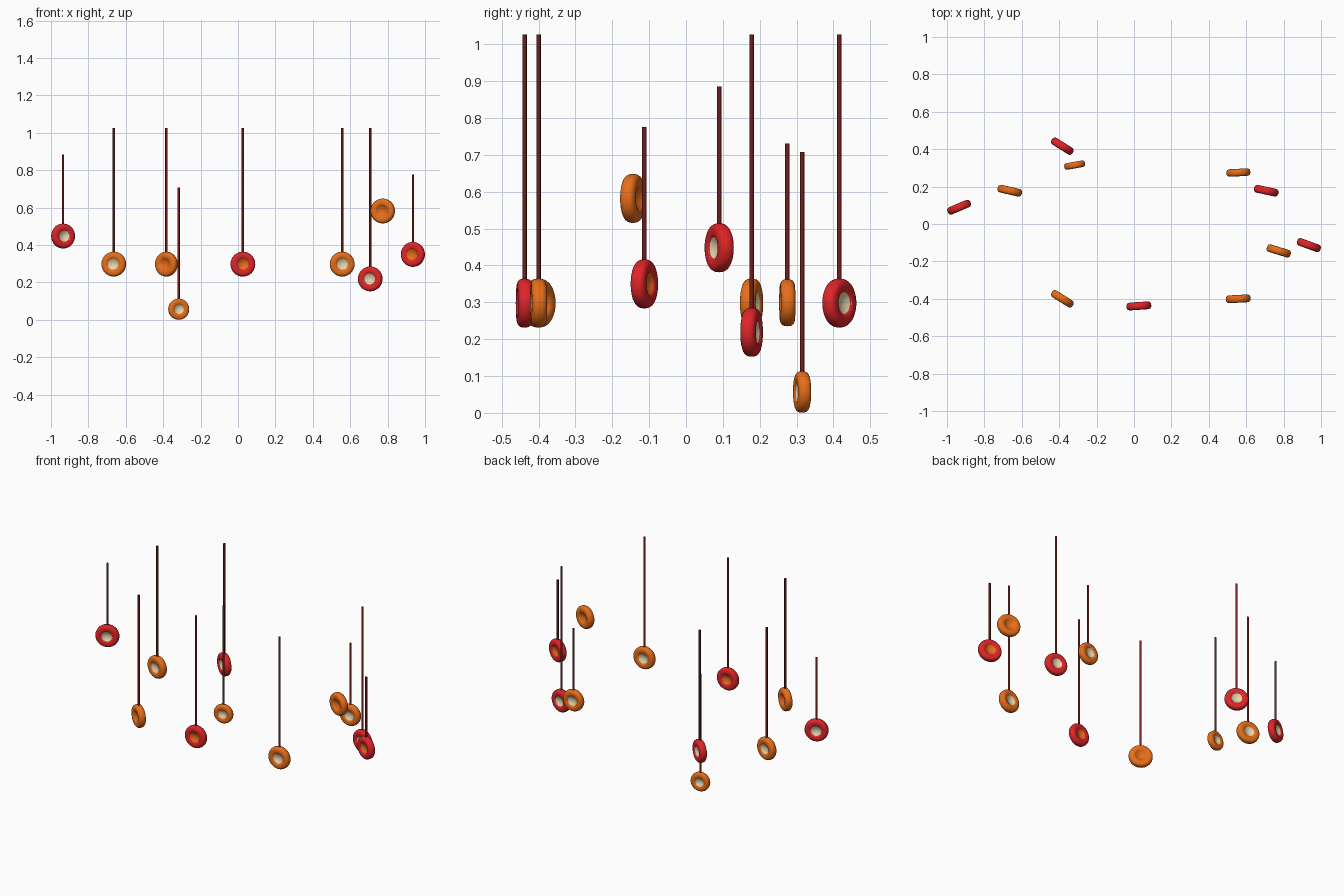
import bpy, bmesh, math
from mathutils import Matrix

if "Cube" in bpy.data.objects:
    bpy.data.objects.remove(bpy.data.objects["Cube"])


def material(name, rgb):
    m = bpy.data.materials.new(name)
    m.diffuse_color = (*rgb, 1.0)
    m.use_nodes = True
    m.node_tree.nodes["Principled BSDF"].inputs["Base Color"].default_value = m.diffuse_color
    return m


RED = material("red", (0.74, 0.018, 0.022))
ORANGE = material("orange", (0.80, 0.155, 0.010))
CREAM = material("cream", (0.80, 0.67, 0.42))
ROD = material("dark_red_brown", (0.16, 0.013, 0.011))

OUTER = 0.0665   # outer radius of a full-size ring
TUBE = 0.0208    # half thickness of the ring


def lathe(name, profile, mat, matrix, closed=False, steps=48):
    """Spin (radius, height) points about local z."""
    bm = bmesh.new()
    vs = [bm.verts.new((r, 0, h)) for r, h in profile]
    es = [bm.edges.new(p) for p in zip(vs, vs[1:])]
    if closed:
        es.append(bm.edges.new((vs[-1], vs[0])))
    bmesh.ops.spin(bm, geom=vs + es, cent=(0, 0, 0), axis=(0, 0, 1),
                   angle=math.tau, steps=steps, use_duplicate=False)
    bmesh.ops.remove_doubles(bm, verts=bm.verts, dist=1e-5)
    bmesh.ops.recalc_face_normals(bm, faces=bm.faces)
    me = bpy.data.meshes.new(name)
    bm.to_mesh(me)
    bm.free()
    me.materials.append(mat)
    ob = bpy.data.objects.new(name, me)
    bpy.context.collection.objects.link(ob)
    ob.matrix_world = matrix
    bpy.ops.object.select_all(action='DESELECT')
    ob.select_set(True)
    bpy.context.view_layer.objects.active = ob
    bpy.ops.object.shade_smooth_by_angle(angle=math.radians(50))


def soft(v, power=2 / 2.5):
    return math.copysign(abs(v) ** power, v)


def hanging_ring(i, x, y, z, yaw, outer, ring_mat, dish_mat, rod_top):
    stand = (Matrix.Translation((x, y, z))
             @ Matrix.Rotation(math.radians(yaw), 4, 'Z')
             @ Matrix.Rotation(math.radians(90), 4, 'X'))
    tube = TUBE * outer / OUTER
    mid = outer - tube
    # fat ring with a slightly squared cross-section
    angles = [math.tau * k / 24 for k in range(24)]
    lathe(f"ring_{i}", [(mid + tube * soft(math.cos(a)), tube * soft(math.sin(a)))
                        for a in angles], ring_mat, stand, closed=True)
    # hollow dish in the middle, the same on both faces
    rim = mid * 0.745
    dish = [(rim * t / 8, tube * (0.22 + 0.68 * (t / 8) ** 2)) for t in range(9)]
    lathe(f"centre_dish_{i}", dish + [(r, -h) for r, h in reversed(dish)],
          dish_mat, stand)
    # open-ended hanging rod from the top of the ring
    if rod_top:
        bottom = z + outer - tube * 0.3
        bpy.ops.mesh.primitive_cylinder_add(vertices=12, radius=0.006,
                                            depth=rod_top - bottom,
                                            end_fill_type='NOTHING',
                                            location=(x, y, (rod_top + bottom) / 2))
        rod = bpy.context.object
        rod.name = f"rod_{i}"
        rod.data.materials.append(ROD)
        bpy.ops.object.shade_smooth_by_angle(angle=math.radians(50))


# x, y, z, yaw, outer radius, ring colour, centre colour, rod top
RINGS = [
    (-0.935, 0.090, 0.448, 23, OUTER, RED, CREAM, 0.885),
    (-0.664, 0.178, 0.298, -13, OUTER, ORANGE, CREAM, 1.027),
    (-0.383, 0.416, 0.298, -32, OUTER, RED, CREAM, 1.027),
    (-0.317, 0.315, 0.057, 10, 0.0565, ORANGE, CREAM, 0.708),
    (-0.383, -0.400, 0.298, -32, OUTER, ORANGE, ORANGE, 1.027),
    (0.026, -0.438, 0.298, 4, OUTER, RED, ORANGE, 1.027),
    (0.557, -0.400, 0.298, 3, OUTER, ORANGE, CREAM, 1.027),
    (0.558, 0.275, 0.299, 3, 0.064, ORANGE, CREAM, 0.731),
    (0.707, 0.178, 0.219, -12, OUTER, RED, CREAM, 1.027),
    (0.774, -0.144, 0.582, -17, OUTER, ORANGE, ORANGE, None),
    (0.935, -0.113, 0.350, -20, OUTER, RED, ORANGE, 0.776),
]
for i, ring in enumerate(RINGS, 1):
    hanging_ring(i, *ring)
